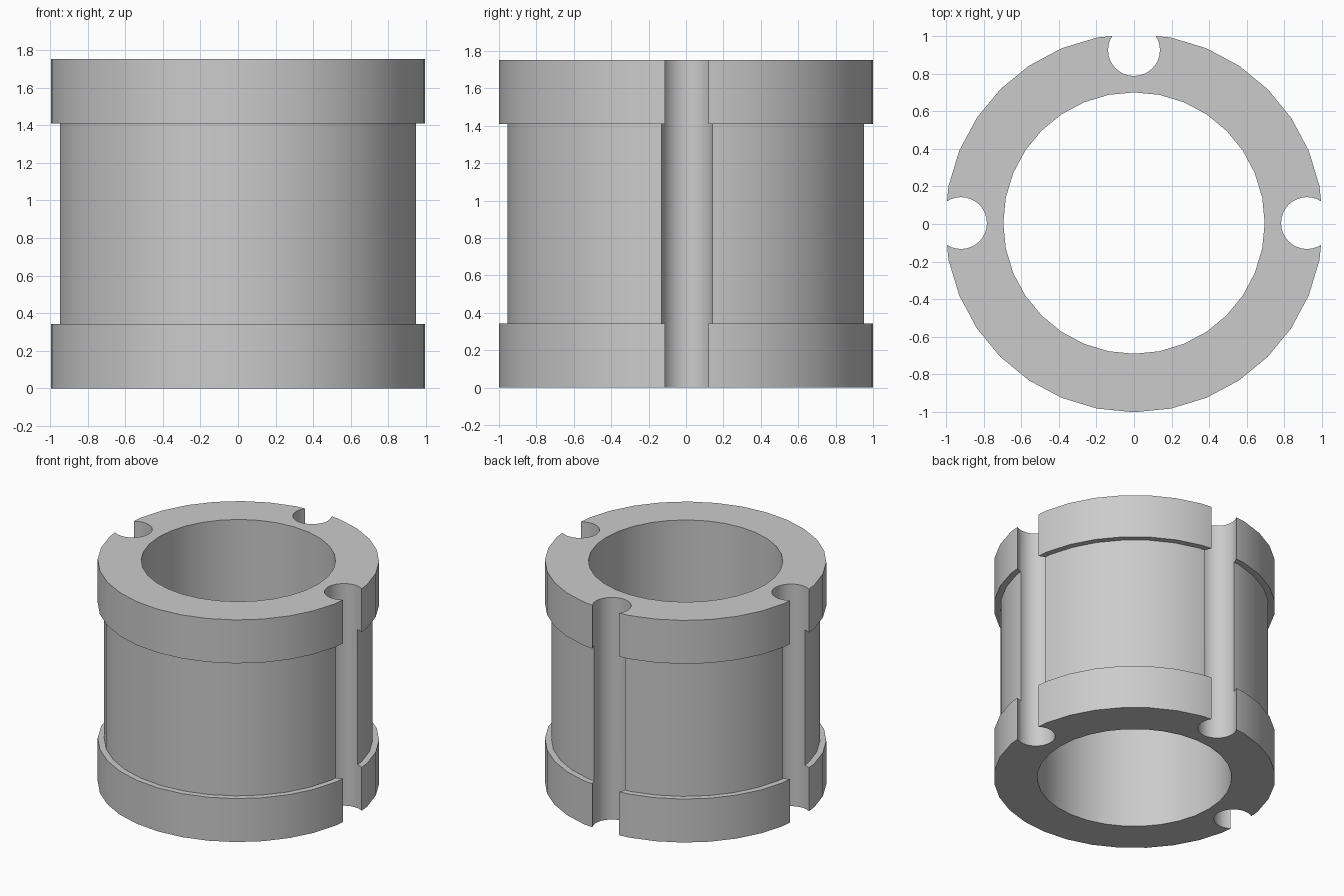
import bpy
import bmesh
import math
from mathutils import Matrix, Vector

cube = bpy.data.objects.get("Cube")
if cube:
    bpy.data.objects.remove(cube, do_unlink=True)

SIDES = 32
HEIGHT, RIM = 1.752, 0.343
R_RIM, R_BODY, R_BORE = 1.0058, 0.96, 0.695
SLOT_RADIUS, SLOT_OFFSET = 0.138, 0.92
CENTRE = Vector((0, 0.005, 0))

# Single plain grey
grey = bpy.data.materials.new("light_grey")
grey.use_nodes = True
colour = (0.6, 0.6, 0.6, 1)
grey.diffuse_color = colour
grey.node_tree.nodes["Principled BSDF"].inputs["Base Color"].default_value = colour


def make_object(name, bm):
    bmesh.ops.recalc_face_normals(bm, faces=bm.faces)
    mesh = bpy.data.meshes.new(name)
    bm.to_mesh(mesh)
    bm.free()
    mesh.materials.append(grey)
    obj = bpy.data.objects.new(name, mesh)
    bpy.context.collection.objects.link(obj)
    return obj


def lathe(name, profile):
    """Revolve a closed (radius, height) profile about the vertical axis."""
    bm = bmesh.new()
    rings = []
    for i in range(SIDES):
        a = math.tau * i / SIDES
        rings.append([bm.verts.new(CENTRE + Vector((r * math.cos(a), r * math.sin(a), z)))
                      for r, z in profile])
    n = len(profile)
    for i in range(SIDES):
        a, b = rings[i], rings[(i + 1) % SIDES]
        for j in range(n):
            k = (j + 1) % n
            bm.faces.new((a[j], b[j], b[k], a[k]))
    return make_object(name, bm)


# Hollow sleeve with a raised rim at each end
sleeve = lathe("slotted_sleeve", [
    (R_BORE, 0), (R_RIM, 0), (R_RIM, RIM), (R_BODY, RIM),
    (R_BODY, HEIGHT - RIM), (R_RIM, HEIGHT - RIM), (R_RIM, HEIGHT), (R_BORE, HEIGHT)])

# Round slots down both sides and the back
bm = bmesh.new()
for angle in (0, 90, 180):
    a = math.radians(angle)
    spot = CENTRE + Vector((math.cos(a) * SLOT_OFFSET, math.sin(a) * SLOT_OFFSET, HEIGHT / 2))
    bmesh.ops.create_cone(bm, cap_ends=True, segments=SIDES, radius1=SLOT_RADIUS,
                          radius2=SLOT_RADIUS, depth=HEIGHT + 0.4,
                          matrix=Matrix.Translation(spot))
cutter = make_object("slot_cutter", bm)
cutter.hide_render = True

cut = sleeve.modifiers.new("slots", "BOOLEAN")
cut.operation = "DIFFERENCE"
cut.solver = "EXACT"
cut.object = cutter

bpy.ops.object.select_all(action="DESELECT")
sleeve.select_set(True)
bpy.context.view_layer.objects.active = sleeve
bpy.ops.object.modifier_apply(modifier=cut.name)
bpy.data.objects.remove(cutter, do_unlink=True)
bpy.ops.object.shade_smooth_by_angle(angle=math.radians(30))
